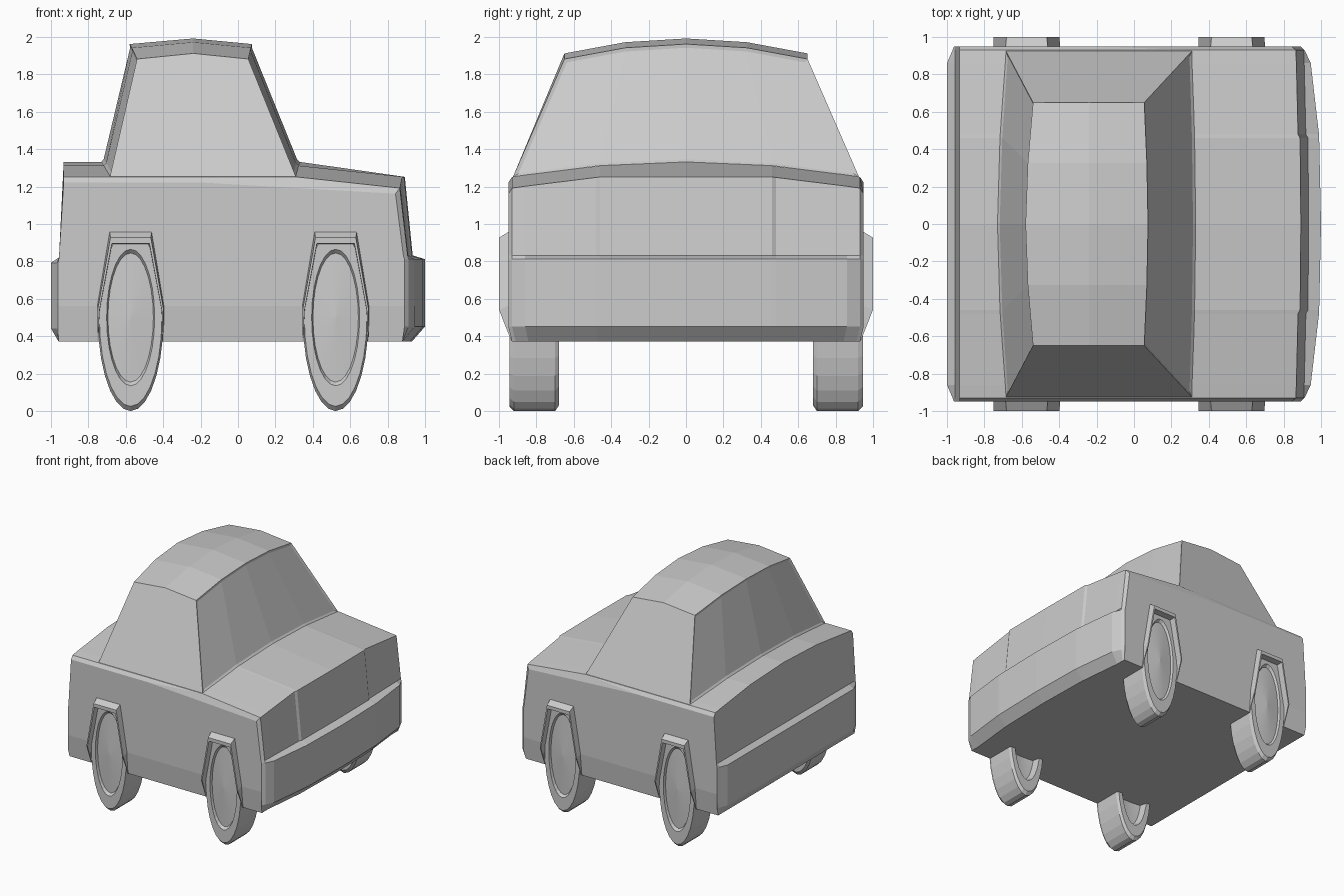
import bpy, bmesh
from math import cos, sin, tau

if "Cube" in bpy.data.objects:
    bpy.data.objects.remove(bpy.data.objects["Cube"])


def loft(name, rows, ring=True, caps=True, wrap=False):
    """Skin a list of equal-length rows of points; returns object and bmesh-built mesh."""
    bm = bmesh.new()
    vs = [[bm.verts.new(p) for p in r] for r in rows]
    n = len(rows[0])
    for i in range(len(rows) if wrap else len(rows) - 1):
        a, b = vs[i], vs[(i + 1) % len(rows)]
        for j in range(n if ring else n - 1):
            k = (j + 1) % n
            bm.faces.new((a[j], a[k], b[k], b[j]))
    if caps:
        bm.faces.new(vs[0])
        bm.faces.new(vs[-1])
    bmesh.ops.remove_doubles(bm, verts=bm.verts[:], dist=1e-5)
    bmesh.ops.recalc_face_normals(bm, faces=bm.faces[:])
    me = bpy.data.meshes.new(name)
    bm.to_mesh(me)
    bm.free()
    ob = bpy.data.objects.new(name, me)
    bpy.context.collection.objects.link(ob)
    return ob


def edit(ob, fn):
    bm = bmesh.new()
    bm.from_mesh(ob.data)
    fn(bm)
    bm.to_mesh(ob.data)
    bm.free()


# Body: side profiles lofted across the width
# y, rear bumper x, deck z, hood kink x, nose z, nose x, front bumper x
half = [(0, -1.0, 1.34, .33, 1.26, .892, 1.0),
        (.46, -1.0, 1.32, .325, 1.26, .888, .99),
        (.48, -1.0, 1.317, .325, 1.257, .877, .989),
        (.86, -1.0, 1.27, .31, 1.21, .868, .945),
        (.93, -.97, 1.26, .31, 1.20, .865, .912),
        (.95, -.962, 1.23, -.2, 1.17, .842, .89)]


def section(s, side):
    y, rb, dz, kx, nz, nx, fb = s
    pts = [(-.96, .38), (rb, .45), (rb, .80), (-.957, .83), (-.932, dz),
           (kx, dz), (nx, nz), (nx + .042, .84), (fb, .82), (fb, .46),
           (max(fb - .07, .88), .38)]
    return [(x, y * side, z) for x, z in pts]


body = loft("body", [section(s, -1) for s in half[:0:-1]] + [section(s, 1) for s in half])


# Lower sides tuck in slightly
def tuck(bm):
    bmesh.ops.bisect_plane(bm, geom=bm.verts[:] + bm.edges[:] + bm.faces[:],
                           plane_co=(0, 0, .57), plane_no=(0, 0, 1))
    for v in bm.verts:
        if v.co.z < .39:
            v.co.y *= .98


edit(body, tuck)

# Cabin: sections fan inwards towards the roof
rows = []
for t, base, crown, out in ((-1, 1.26, 1.92, 0), (-.5, 1.32, 1.98, .7), (0, 1.34, 2.0, 1),
                            (.5, 1.32, 1.98, .7), (1, 1.26, 1.92, 0)):
    yb, yr = .925 * t, .65 * t
    rows.append([(-.685 - .045 * out, yb, base), (-.54 - .04 * out, yr, crown - .03),
                 (-.24, yr, crown), (.055 + .02 * out, yr, crown - .03),
                 (.31 + .02 * out, yb, base)])
cabin = loft("cabin", rows, ring=False)


# Windscreen and rear window set slightly into their frames
def windows(bm):
    for s in (1, -1):
        bm.normal_update()
        glass = [f for f in bm.faces if f.normal.x * s > .7]
        bmesh.ops.inset_region(bm, faces=glass, thickness=.018, depth=-.008,
                               use_even_offset=True, use_boundary=True)


edit(cabin, windows)


# Wheel arches and wheels
def path(pts, y_list):
    left = [(-x, y, z) for (x, z), y in zip(pts, y_list)]
    return left + [(-x, y, z) for x, y, z in reversed(left)]


outer = path([(.178, .38), (.178, .57), (.112, .965)], [.93, .95, .95])
mid = path([(.178, .385), (.176, .55), (.108, .935)], [.935, 1.0, 1.0])
inner = path([(.174, .385), (.166, .55), (.100, .905)], [.935, 1.0, 1.0])
back = path([(.174, .38), (.164, .55), (.098, .90)], [.90, .90, .90])

tyre = [(0, .755), (.34, .74), (.37, .68), (.47, .68), (.5, .70), (.5, .92),
        (.475, .945), (.365, .945), (.345, .925), (0, .94)]
N = 28

for end, cx in (("rear", -.574), ("front", .522)):
    for side_name, s in (("right", -1), ("left", 1)):
        tag = f"{end}_{side_name}"

        def place(row):
            return [(x + cx, y * s, z) for x, y, z in row]

        # opening in the body side
        hole = [(x, z if z > .4 else .2) for x, y, z in inner]
        cutter = loft("arch_cutter_" + tag,
                      [place([(x, y, z) for x, z in hole]) for y in (.90, 1.1)])
        cutter.hide_render = True
        cutter.hide_set(True)
        mod = body.modifiers.new("arch_" + tag, "BOOLEAN")
        mod.operation = "DIFFERENCE"
        mod.solver = "EXACT"
        mod.object = cutter
        # raised lip round the opening
        loft("wheel_arch_" + tag, [place(r) for r in (outer, mid, inner, back)],
             ring=False, caps=False)
        # lathed wheel, squeezed lengthwise
        spokes = [place([(.352 * r * cos(tau * i / N), y, .508 + r * sin(tau * i / N))
                         for r, y in tyre]) for i in range(N)]
        loft("wheel_" + tag, spokes, ring=False, caps=False, wrap=True)

# Apply the cuts and drop the helpers
dg = bpy.context.evaluated_depsgraph_get()
cut = bpy.data.meshes.new_from_object(body.evaluated_get(dg))
body.modifiers.clear()
body.data = cut
for ob in [o for o in bpy.data.objects if o.name.startswith("arch_cutter")]:
    bpy.data.objects.remove(ob)

# Stand the wheels exactly on the ground
low = min(v.co.z for o in bpy.data.objects for v in o.data.vertices)
for o in bpy.data.objects:
    for v in o.data.vertices:
        v.co.z -= low
